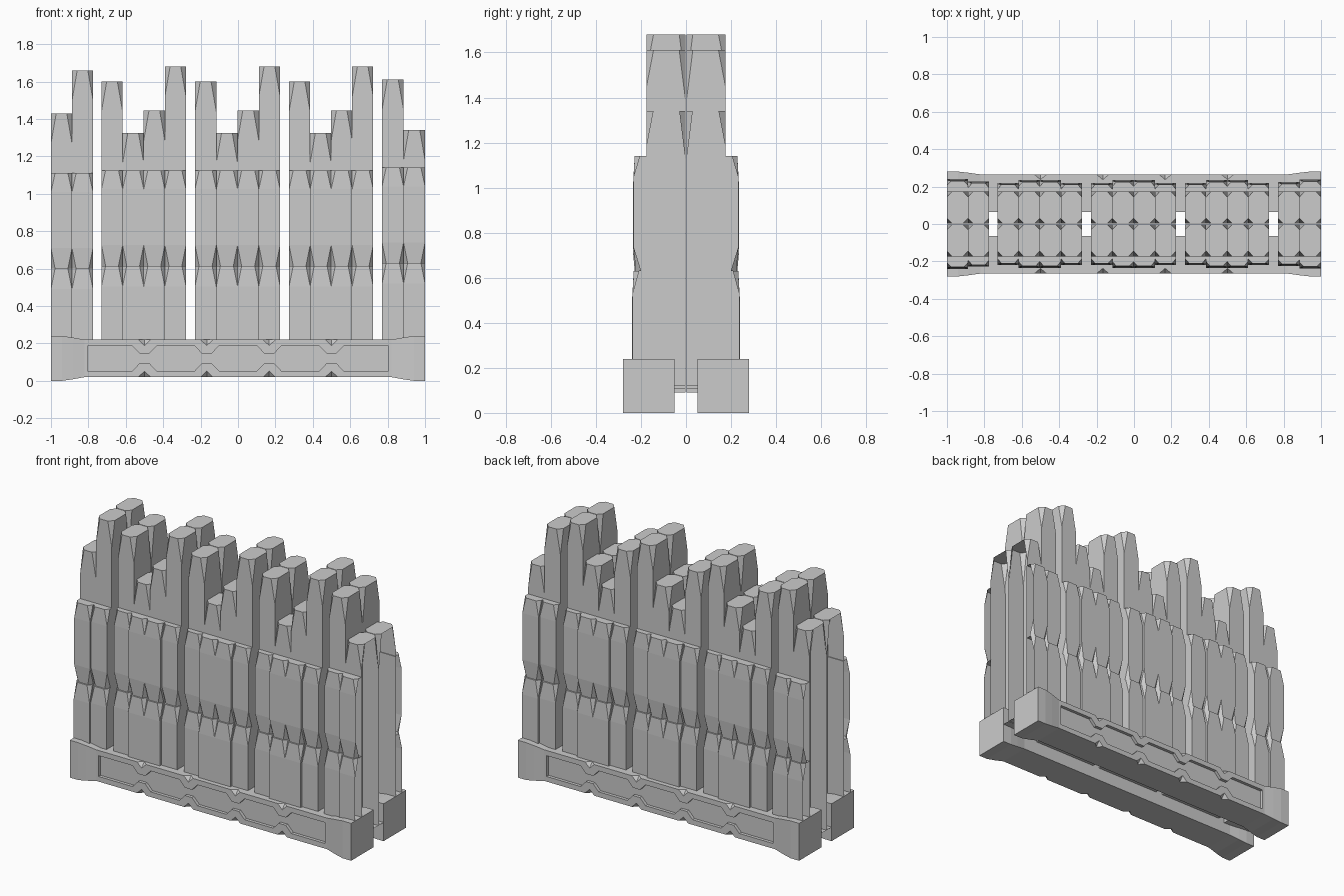
import bpy, bmesh

if "Cube" in bpy.data.objects:
    bpy.data.objects.remove(bpy.data.objects["Cube"])

grey = bpy.data.materials.new("light_grey")
grey.use_nodes = True
grey.diffuse_color = (0.6, 0.6, 0.6, 1)
grey.node_tree.nodes["Principled BSDF"].inputs["Base Color"].default_value = (0.6, 0.6, 0.6, 1)


def loft(bm, rings):
    """Skin a list of rings with equal point counts and cap both ends."""
    loops = [[bm.verts.new(p) for p in ring] for ring in rings]
    n = len(loops[0])
    for a, b in zip(loops, loops[1:]):
        for i in range(n):
            j = (i + 1) % n
            bm.faces.new((a[i], a[j], b[j], b[i]))
    bm.faces.new(loops[0][::-1])
    bm.faces.new(loops[-1])


def make_object(name, bm):
    bmesh.ops.remove_doubles(bm, verts=bm.verts, dist=0.0005)
    bmesh.ops.recalc_face_normals(bm, faces=bm.faces)
    mesh = bpy.data.meshes.new(name)
    bm.to_mesh(mesh)
    bm.free()
    mesh.materials.append(grey)
    obj = bpy.data.objects.new(name, mesh)
    bpy.context.collection.objects.link(obj)
    return obj


def mirror_y(obj):
    mod = obj.modifiers.new("mirror", "MIRROR")
    mod.use_axis = (False, True, False)
    mod.use_mirror_merge = False


def cut(obj, cutter):
    cutter.hide_render = True
    mod = obj.modifiers.new("cut", "BOOLEAN")
    mod.operation = "DIFFERENCE"
    mod.solver = "EXACT"
    mod.object = cutter
    bpy.context.view_layer.objects.active = obj
    bpy.ops.object.modifier_apply(modifier=mod.name)
    bpy.data.objects.remove(cutter)


def ring(x0, x1, inner, outer, z, ci, co):
    """Rectangle with corner cuts; ci on the inner corners, co on the outer."""
    i, o = -inner, -outer
    return [(x0 + co, o, z), (x1 - co, o, z), (x1, o + co * 1.1, z), (x1, i - ci, z),
            (x1 - ci, i, z), (x0 + ci, i, z), (x0, i - ci, z), (x0, o + co * 1.1, z)]


def pillar(bm, x0, x1, top, depth, shift):
    low, mid, ledge = 0.105 + shift, 0.615 + shift, 1.125 + shift
    # tall core with corners cut towards the top
    core = [(low, 0, 0), (top - 0.22, 0, 0), (top - 0.16, 0.008, 0), (top, 0.028, 0.028)]
    loft(bm, [ring(x0, x1, 0.002, 0.175, z, a, b) for z, a, b in core])
    # lower cladding
    lower = [(low, 0, 0), (mid - 0.11, 0, 0), (mid, 0.006, 0.022)]
    loft(bm, [ring(x0, x1, 0.17, depth - d, z, 0, c) for z, d, c in lower])
    # upper cladding
    upper = [(mid, 0.015, 0.022), (mid + 0.11, 0.005, 0),
             (ledge - 0.1, 0.005, 0), (ledge, 0.01, 0.022)]
    loft(bm, [ring(x0, x1, 0.17, depth - d, z, 0, c) for z, d, c in upper])


# Pillar groups: name, left edge, right edge, heights, depths, level shift
tops, depths = (1.6, 1.325, 1.445, 1.68), (0.22, 0.235, 0.235, 0.22)
groups = [
    ("right_end_pillars", -1, -0.775, (1.43, 1.66), (0.24, 0.228), -0.015),
    ("right_pillars", -0.73, -0.278, tops, depths, 0),
    ("middle_pillars", -0.23, 0.225, tops, depths, 0),
    ("left_pillars", 0.273, 0.723, tops, depths, 0),
    ("left_end_pillars", 0.77, 1, (1.61, 1.34), (0.225, 0.238), 0.015),
]
for name, x0, x1, heights, outs, shift in groups:
    bm = bmesh.new()
    width = (x1 - x0) / len(heights)
    for k, (top, depth) in enumerate(zip(heights, outs)):
        pillar(bm, x0 + k * width, x0 + (k + 1) * width, top, depth, shift)
    bmesh.ops.remove_doubles(bm, verts=bm.verts, dist=0.00001)
    # the outermost sides stay open
    ends = [f for f in bm.faces if all(abs(v.co.x) > 0.999 for v in f.verts)]
    bmesh.ops.delete(bm, geom=ends, context="FACES")
    mirror_y(make_object(name, bm))

# Base beam with flared ends
half = [(1, 0.05, 0.28, 0), (0.94, 0.05, 0.28, 0), (0.885, 0.056, 0.274, 0.008), (0.82, 0.065, 0.265, 0.02)]
sections = [(-x, i, o, z) for x, i, o, z in half] + half[::-1]
bm = bmesh.new()
loft(bm, [[(x, -o, z), (x, -i, z), (x, -i, 0.24 - z), (x, -o, 0.24 - z)] for x, i, o, z in sections])
base = make_object("base_beam", bm)

# Recessed panel, pinched at each notch
notches = (-0.5, -0.167, 0.167, 0.5)
outline = [(-0.805, 0.053)]
for n in notches:
    outline += [(n + dx, z) for dx, z in ((-0.065, 0.053), (-0.025, 0.095), (0.025, 0.095), (0.065, 0.053))]
outline += [(0.805, 0.053)]
outline += [(x, 0.24 - z) for x, z in outline[::-1]]
bm = bmesh.new()
loft(bm, [[(x, y, z) for x, z in outline] for y in (-0.3, -0.245)])
cut(base, make_object("panel_cutter", bm))

# Small pointed notches along the outer edges
bm = bmesh.new()
for n in notches:
    for z in (0.02, 0.22):
        tips = [bm.verts.new((n + dx, -0.265, z)) for dx in (-0.033, 0.033)]
        rim = [bm.verts.new((n, -0.265 + dy, z + dz))
               for dy, dz in ((0.028, 0), (0, 0.032), (-0.028, 0), (0, -0.032))]
        for k in range(4):
            for tip in tips:
                bm.faces.new((tip, rim[k], rim[(k + 1) % 4]))
cut(base, make_object("notch_cutter", bm))
mirror_y(base)
